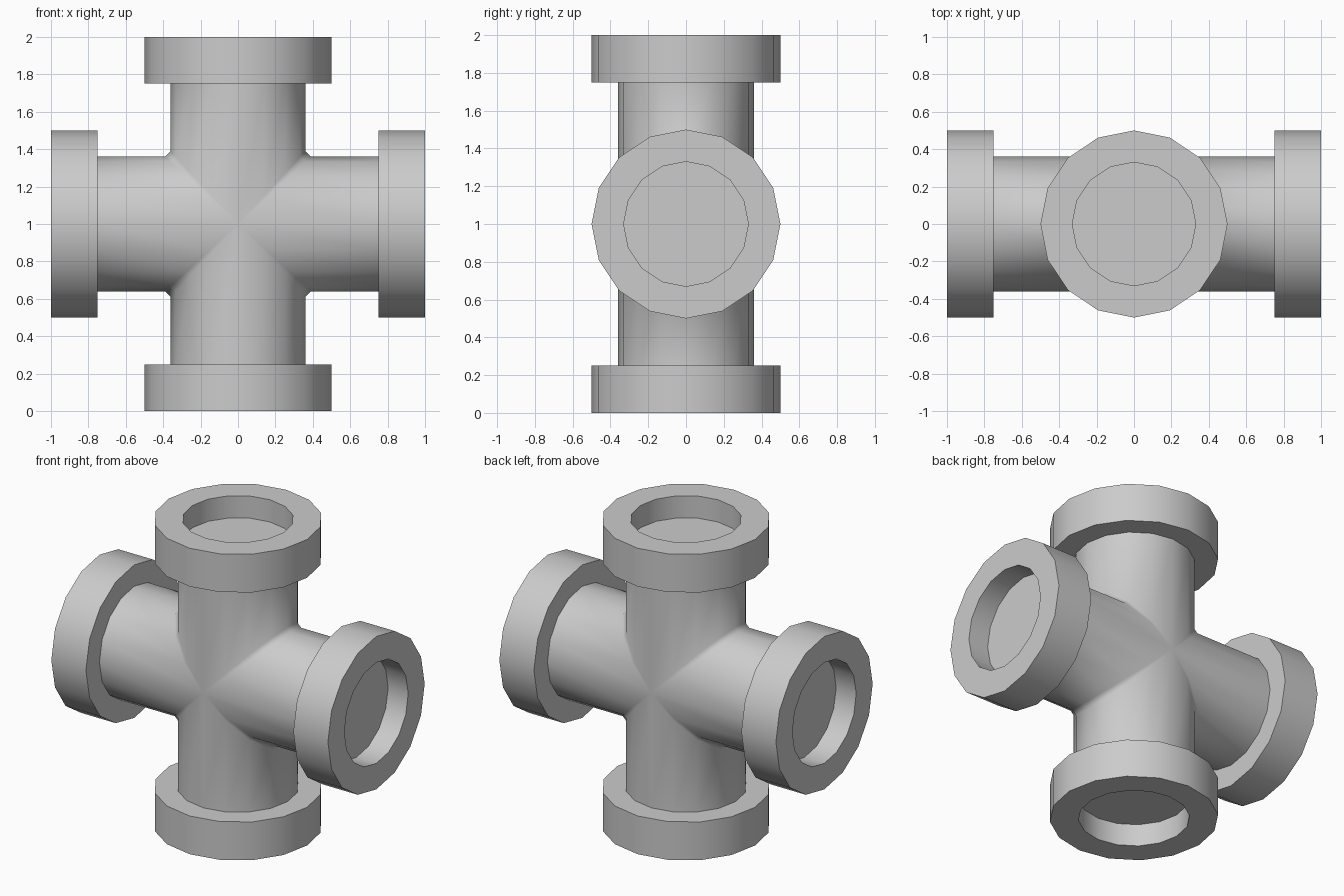
import bpy, bmesh, math

if "Cube" in bpy.data.objects:
    bpy.data.objects.remove(bpy.data.objects["Cube"])

SIDES = 16
PIPE_R = 0.36
CHAMFER = 0.03
CENTRE_Z = 1.0
# (distance along arm, radius): pipe end, collar, rim, recessed socket
PROFILE = [(0.75, PIPE_R), (0.75, 0.5), (1.0, 0.5), (1.0, 0.33), (0.855, 0.33)]

bm = bmesh.new()


def add_ring(k, radius, height):
    """Ring of an arm pointing up, turned k quarter turns about y."""
    ring = []
    for i in range(SIDES):
        a = 2 * math.pi * i / SIDES
        x, y, z = radius * math.cos(a), radius * math.sin(a), height(math.cos(a))
        for _ in range(k):
            x, z = z, -x
        ring.append(bm.verts.new((x, y, z + CENTRE_Z)))
    return ring


def add_arm(k):
    """Pipe arm with collar and closed socket; returns its mitred inner ring."""
    mitre = add_ring(k, PIPE_R, lambda c: (PIPE_R + CHAMFER) * abs(c))
    prev = mitre
    for h, r in PROFILE:
        ring = add_ring(k, r, lambda c, h=h: h)
        for i in range(SIDES):
            j = (i + 1) % SIDES
            bm.faces.new((prev[i], prev[j], ring[j], ring[i]))
        prev = ring
    bm.faces.new(prev)  # socket floor
    return mitre


# Four arms
mitres = [add_arm(k) for k in range(4)]

# Chamfer strips in the crotches between neighbouring arms
half, quarter = SIDES // 2, SIDES // 4
for k in range(4):
    a, b = mitres[k], mitres[(k + 1) % 4]
    for i in range(-quarter, quarter):
        bm.faces.new((a[i], a[i + 1],
                      b[(half - i - 1) % SIDES], b[(half - i) % SIDES]))

# Weld the points where all arms meet
bmesh.ops.remove_doubles(bm, verts=bm.verts, dist=1e-4)
bmesh.ops.recalc_face_normals(bm, faces=bm.faces)

mesh = bpy.data.meshes.new("pipe_cross")
bm.to_mesh(mesh)
bm.free()
obj = bpy.data.objects.new("pipe_cross", mesh)
bpy.context.collection.objects.link(obj)
bpy.context.view_layer.objects.active = obj
obj.select_set(True)
bpy.ops.object.shade_smooth_by_angle(angle=math.radians(50))
